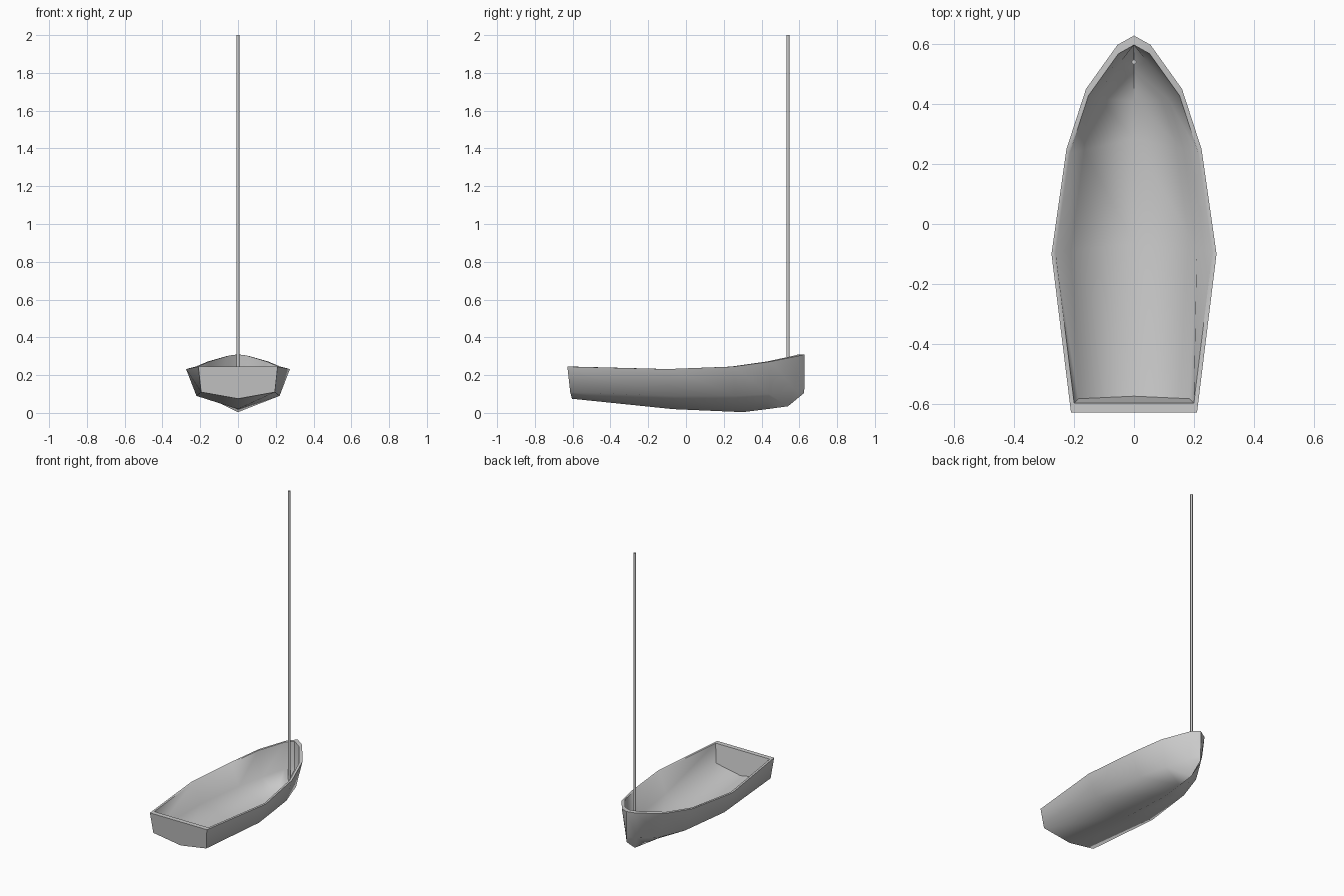
import bpy, bmesh, math

if "Cube" in bpy.data.objects:
    bpy.data.objects.remove(bpy.data.objects["Cube"])

# Hull stations, stern to bow: gunwale, chine and keel points on the +x side
STATIONS = [
    ((.21, -.628, .245), (.195, -.613, .11), (0, -.604, .075)),
    ((.275, -.10, .232), (.22, -.09, .09), (0, -.07, .02)),
    ((.225, .25, .245), (.175, .26, .09), (0, .30, .004)),
    ((.16, .45, .272), (.12, .44, .10), (0, .43, .02)),
    ((.055, .597, .302), (.042, .575, .125), (0, .54, .035)),
    ((0, .628, .31), (0, .627, .14), (0, .625, .105)),
]
SHRINK = .95      # inner skin relative to the outer one
FLOOR = .015      # bottom thickness


def full_ring(half):
    """Mirror a half section into gunwale-chine-keel-chine-gunwale."""
    return list(half) + [(-x, y, z) for x, y, z in half[-2::-1]]


def inner(half):
    lifts = (0, FLOOR * .7, FLOOR)
    return [(x * SHRINK, y * SHRINK, z + d) for (x, y, z), d in zip(half, lifts)]


def finish(name, bm, angle):
    mesh = bpy.data.meshes.new(name)
    bm.to_mesh(mesh)
    bm.free()
    obj = bpy.data.objects.new(name, mesh)
    bpy.context.collection.objects.link(obj)
    bpy.ops.object.select_all(action='DESELECT')
    obj.select_set(True)
    bpy.context.view_layer.objects.active = obj
    bpy.ops.object.shade_smooth_by_angle(angle=math.radians(angle))
    return obj


# Hull: outer and inner skins, transom and rim
bm = bmesh.new()
skins = []
for shape in (lambda h: h, inner):
    rings = [[bm.verts.new(p) for p in full_ring(shape(h))] for h in STATIONS]
    for a, b in zip(rings, rings[1:]):
        for i in range(4):
            bm.faces.new((a[i], a[i + 1], b[i + 1], b[i]))
    bm.faces.new(rings[0])
    skins.append(rings)
outer_rings, inner_rings = skins
for side in (0, 4):
    for k in range(len(STATIONS) - 1):
        bm.faces.new((outer_rings[k][side], outer_rings[k + 1][side],
                      inner_rings[k + 1][side], inner_rings[k][side]))
bm.faces.new((outer_rings[0][0], outer_rings[0][4], inner_rings[0][4], inner_rings[0][0]))
bmesh.ops.remove_doubles(bm, verts=bm.verts, dist=.0005)
bmesh.ops.recalc_face_normals(bm, faces=bm.faces)
finish("hull", bm, 75)

# Mast: thin pole stepped on the floor near the bow
bm = bmesh.new()
bottom, top = .06, 2.0
bmesh.ops.create_cone(bm, cap_ends=True, segments=8, radius1=.008, radius2=.008, depth=top - bottom)
bmesh.ops.translate(bm, verts=bm.verts, vec=(0, .54, (top + bottom) / 2))
finish("mast", bm, 50)
